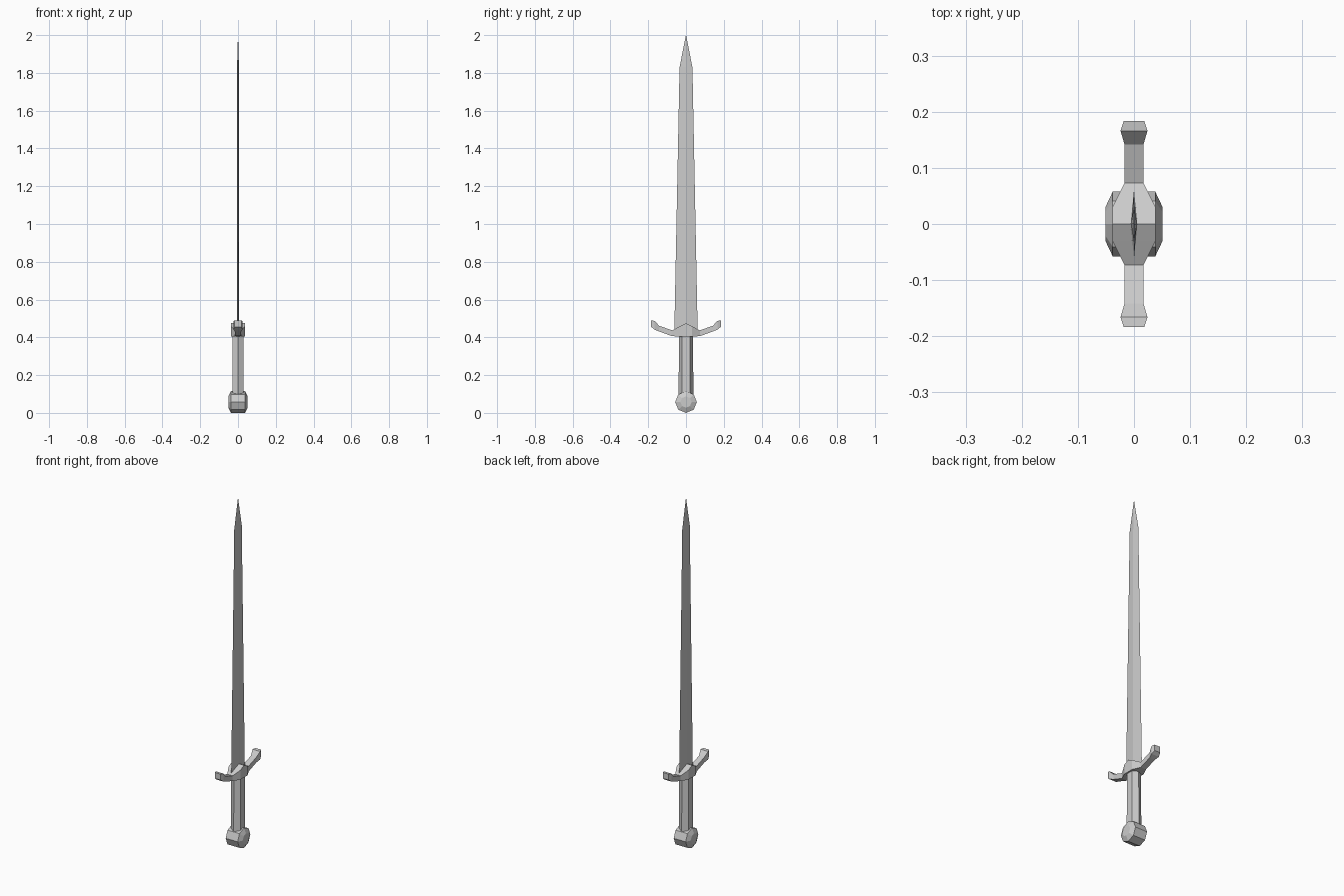
import bpy
from math import cos, sin, pi

if "Cube" in bpy.data.objects:
    bpy.data.objects.remove(bpy.data.objects["Cube"])


def loft(name, rings):
    """Skin equal-sized vertex rings and cap both ends."""
    n = len(rings[0])
    verts = [v for ring in rings for v in ring]
    faces = [tuple(range(n))[::-1], tuple(range(len(verts) - n, len(verts)))]
    for r in range(len(rings) - 1):
        for i in range(n):
            j = (i + 1) % n
            faces.append((r * n + i, r * n + j, (r + 1) * n + j, (r + 1) * n + i))
    return add(name, verts, faces)


def add(name, verts, faces):
    mesh = bpy.data.meshes.new(name)
    mesh.from_pydata(verts, [], faces)
    ob = bpy.data.objects.new(name, mesh)
    bpy.context.collection.objects.link(ob)
    # consistent outward normals
    import bmesh
    bm = bmesh.new()
    bm.from_mesh(mesh)
    bmesh.ops.remove_doubles(bm, verts=bm.verts, dist=1e-6)
    bmesh.ops.recalc_face_normals(bm, faces=bm.faces)
    bm.to_mesh(mesh)
    bm.free()
    return ob


# Blade: diamond section narrowing to a point
def diamond(x, y, z):
    return [(x, 0, z), (0, y, z), (-x, 0, z), (0, -y, z)]


loft("blade", [diamond(0.006, 0.062, 0.42), diamond(0.005, 0.034, 1.83),
               diamond(0.0003, 0.0004, 2.0)])

# Crossguard: rectangular sections (y, half width, bottom, top), mirrored about y = 0
half = [(0, 0.038, 0.405, 0.475), (0.031, 0.038, 0.405, 0.459),
        (0.073, 0.017, 0.406, 0.437), (0.142, 0.017, 0.431, 0.461),
        (0.166, 0.024, 0.441, 0.487), (0.184, 0.018, 0.455, 0.489)]
stations = [(-y, w, b, t) for y, w, b, t in half[:0:-1]] + half
loft("crossguard", [[(-w, y, b), (w, y, b), (w, y, t), (-w, y, t)]
                    for y, w, b, t in stations])


# Grip: six-sided handle
def hexagon(x, y, z):
    f = y * 0.55
    return [(x, -f, z), (x, f, z), (0, y, z), (-x, f, z), (-x, -f, z), (0, -y, z)]


loft("grip", [hexagon(0.03, 0.04, 0.08), hexagon(0.029, 0.036, 0.42)])


# Pommel: eight-sided disc with chamfered faces, axis along x
def octagon(x, r):
    return [(x, r * cos(i * pi / 4), 0.0575 + r * sin(i * pi / 4)) for i in range(8)]


loft("pommel", [octagon(-0.051, 0.03), octagon(-0.038, 0.0575),
                octagon(0.038, 0.0575), octagon(0.051, 0.03)])
